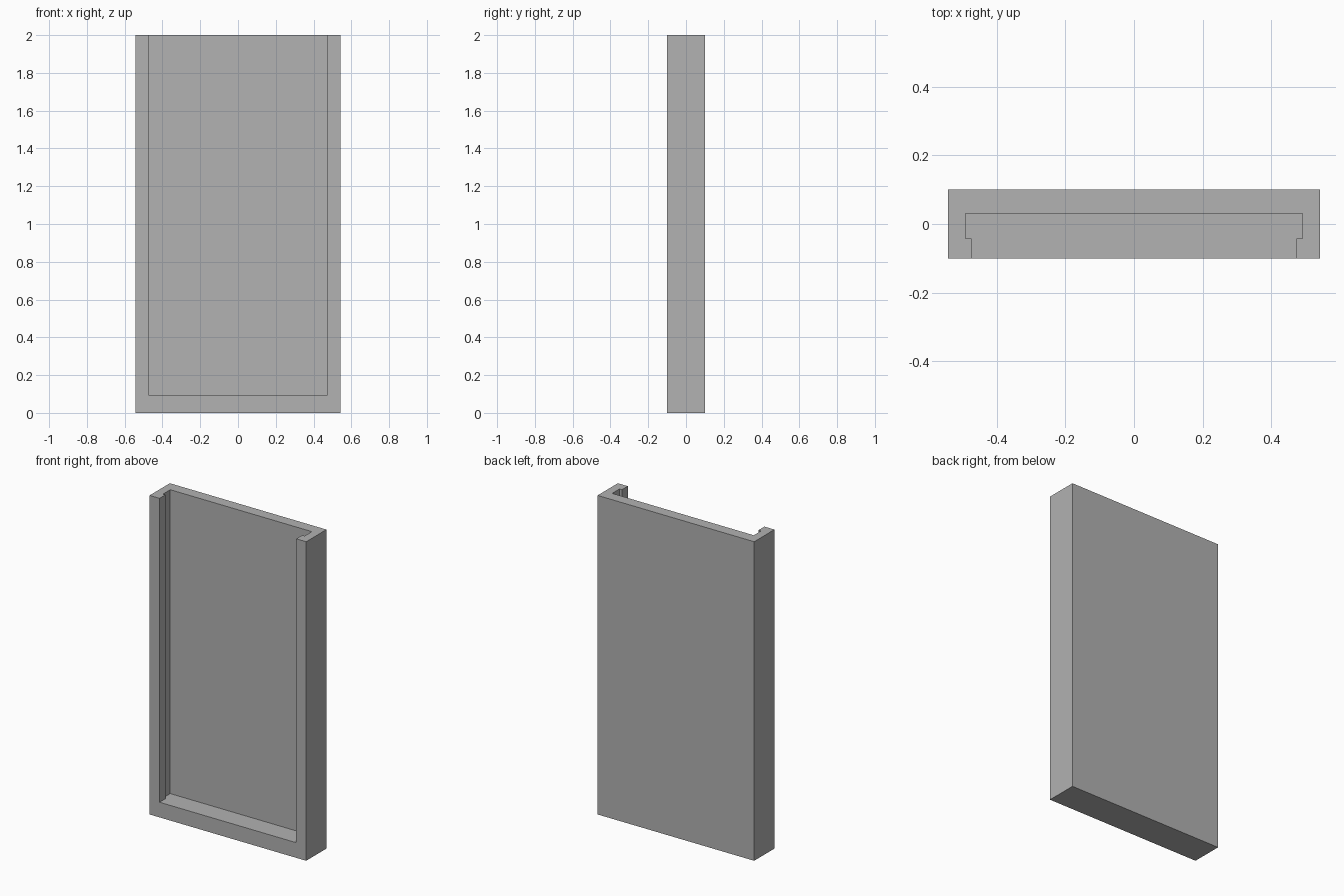
import bpy, bmesh

WIDTH, DEPTH, HEIGHT = 1.086, 0.2, 2.0
FLOOR = 0.095          # height of the bottom rail
OVERCUT = 0.1          # cutter overshoot past the open sides

cube = bpy.data.objects.get("Cube")
if cube:
    bpy.data.objects.remove(cube, do_unlink=True)

grey = bpy.data.materials.new("plain_grey")
grey.use_nodes = True
colour = (0.445, 0.445, 0.445, 1)
grey.diffuse_color = colour
grey.node_tree.nodes["Principled BSDF"].inputs["Base Color"].default_value = colour


def extrude_profile(name, points, z0, z1):
    """Solid prism from an xy outline between two heights."""
    bm = bmesh.new()
    face = bm.faces.new([bm.verts.new((x, y, z0)) for x, y in points])
    side = bmesh.ops.extrude_face_region(bm, geom=[face])
    top = [v for v in side["geom"] if isinstance(v, bmesh.types.BMVert)]
    bmesh.ops.translate(bm, verts=top, vec=(0, 0, z1 - z0))
    bmesh.ops.recalc_face_normals(bm, faces=bm.faces)
    mesh = bpy.data.meshes.new(name)
    bm.to_mesh(mesh)
    bm.free()
    mesh.materials.append(grey)
    obj = bpy.data.objects.new(name, mesh)
    bpy.context.collection.objects.link(obj)
    return obj


def mirrored(half):
    """Close a right-hand half outline by mirroring it across x = 0."""
    return half + [(-x, y) for x, y in reversed(half)]


# Outer slab
tray = extrude_profile("sliding_panel_tray",
                       mirrored([(WIDTH / 2, -DEPTH / 2), (WIDTH / 2, DEPTH / 2)]),
                       0, HEIGHT)

# Stepped recess: narrow front opening, wider slot behind the side lips
recess = extrude_profile("recess_cutter",
                         mirrored([(0.474, -DEPTH / 2 - OVERCUT), (0.474, -0.042),
                                   (0.491, -0.042), (0.491, 0.03)]),
                         FLOOR, HEIGHT + OVERCUT)
recess.hide_render = True
recess.hide_viewport = True

# Cut the recess, open at the front and the top
cut = tray.modifiers.new("recess", 'BOOLEAN')
cut.operation = 'DIFFERENCE'
cut.solver = 'EXACT'
cut.object = recess

# Bake the cut and drop the cutter
bpy.context.view_layer.update()
evaluated = tray.evaluated_get(bpy.context.evaluated_depsgraph_get())
result = bpy.data.meshes.new_from_object(evaluated)
tray.modifiers.clear()
tray.data = result
result.name = "sliding_panel_tray"
bpy.data.objects.remove(recess, do_unlink=True)
